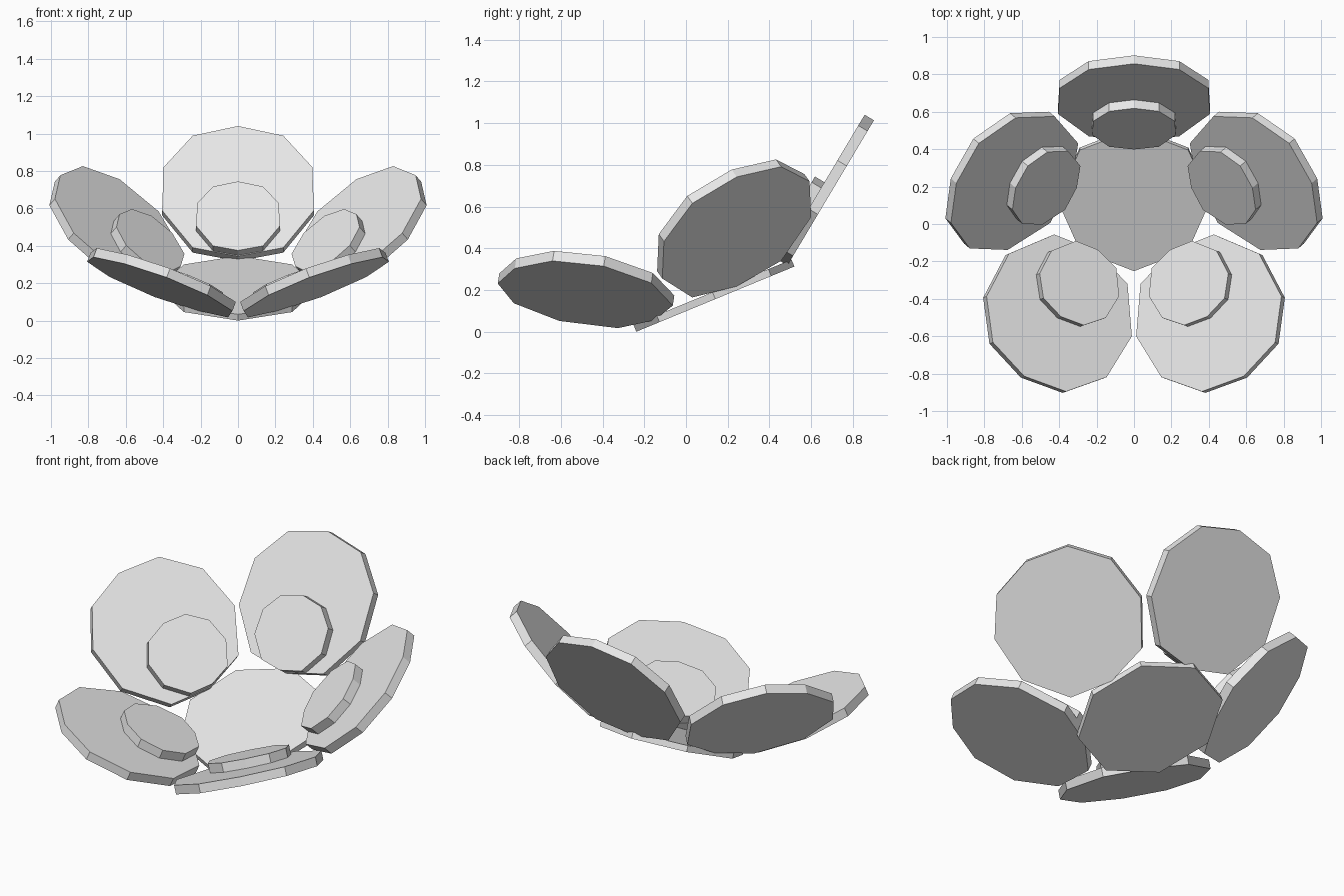
import bpy
import bmesh
import math
from mathutils import Matrix, Vector

cube = bpy.data.objects.get("Cube")
if cube:
    bpy.data.objects.remove(cube, do_unlink=True)

grey = bpy.data.materials.new("light grey")
grey.use_nodes = True
grey.diffuse_color = (0.8, 0.8, 0.8, 1)
grey.node_tree.nodes["Principled BSDF"].inputs["Base Color"].default_value = (0.8, 0.8, 0.8, 1)


def slab(name, outline, bottom, top, matrix):
    """Extrude a flat outline from bottom to top and place it."""
    bm = bmesh.new()
    face = bm.faces.new([bm.verts.new((x, y, bottom)) for x, y in outline])
    grown = bmesh.ops.extrude_face_region(bm, geom=[face])
    moved = [v for v in grown["geom"] if isinstance(v, bmesh.types.BMVert)]
    bmesh.ops.translate(bm, verts=moved, vec=(0, 0, top - bottom))
    bmesh.ops.recalc_face_normals(bm, faces=bm.faces)
    mesh = bpy.data.meshes.new(name)
    bm.to_mesh(mesh)
    bm.free()
    mesh.materials.append(grey)
    obj = bpy.data.objects.new(name, mesh)
    obj.matrix_world = matrix
    bpy.context.collection.objects.link(obj)
    return obj


# Tilted frame shared by the whole flower
flower = Matrix.Translation((0, 0.134, 0.173)) @ Matrix.Rotation(math.radians(22.4), 4, "X")

# Eight-sided centre plate
octagon = [(0.41 * math.cos(i * math.pi / 4), 0.41 * math.sin(i * math.pi / 4)) for i in range(8)]
slab("centre_plate", octagon, -0.018, 0.018, flower)

# Ten-sided petal outline, mirrored from one half
half = [(0, 0.405), (0.242, 0.345), (0.397, 0.15), (0.406, -0.12), (0.242, -0.352), (0, -0.405)]
petal = half + [(-x, y) for x, y in reversed(half[1:-1])]
pad = [(x * 0.55, y * 0.53) for x, y in petal]

# Five leaning petals, each with a smaller pad on its inner face
names = ["back", "right_side", "right_front", "left_front", "left_side"]
for i, name in enumerate(names):
    place = (flower @ Matrix.Rotation(math.radians(72 * i), 4, "Z")
             @ Matrix.Translation((0, 0.69, 0.263))
             @ Matrix.Rotation(math.radians(36.8), 4, "X"))
    slab(name + "_petal", petal, -0.026, 0.026, place)
    slab(name + "_pad", pad, 0.026, 0.079, place @ Matrix.Translation(Vector((0, -0.186, 0))))
